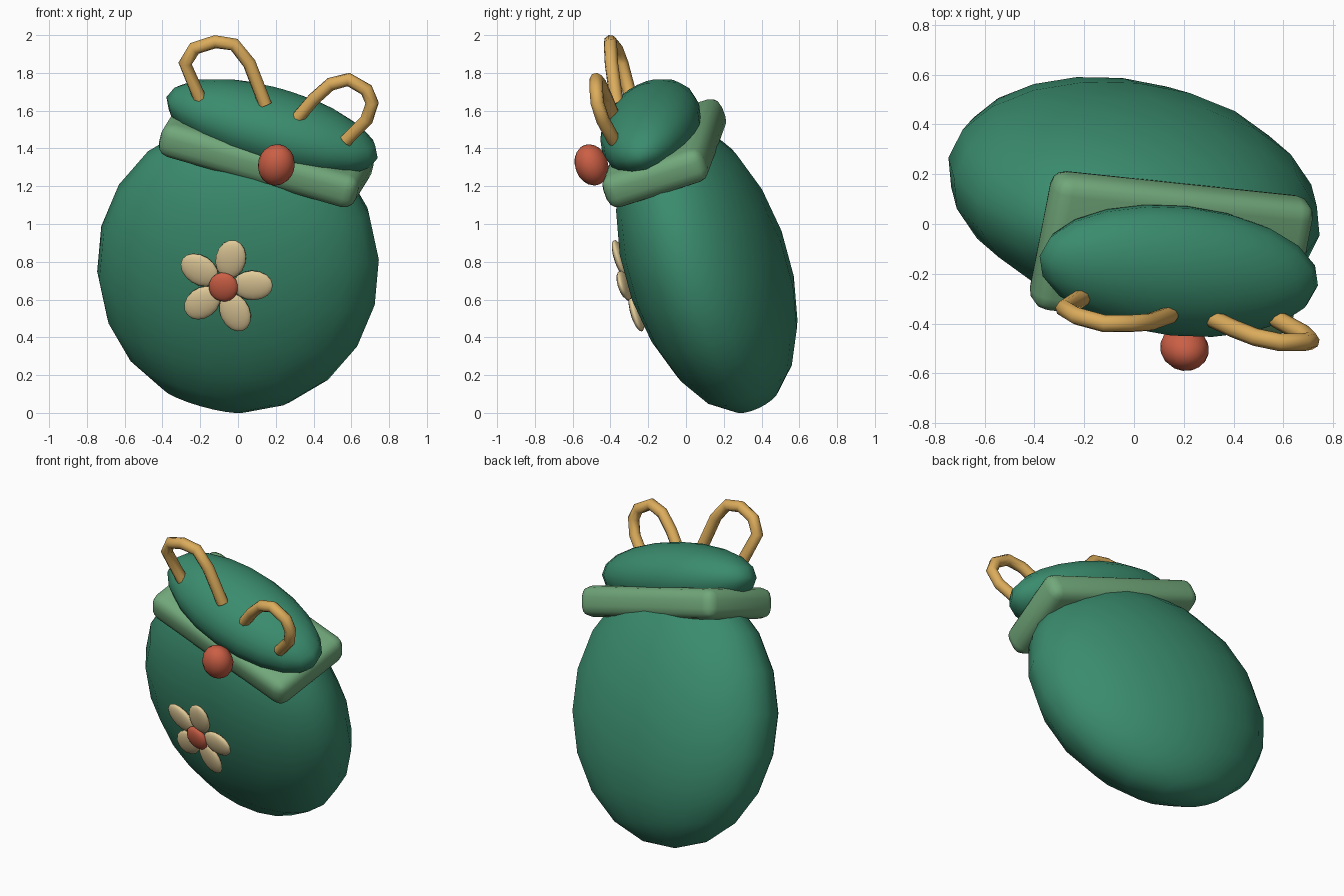
import bpy
import math
from mathutils import Euler, Matrix, Vector

if "Cube" in bpy.data.objects:
    bpy.data.objects.remove(bpy.data.objects["Cube"], do_unlink=True)


def material(name, color):
    m = bpy.data.materials.new(name)
    m.use_nodes = True
    m.diffuse_color = (*color, 1)
    m.node_tree.nodes["Principled BSDF"].inputs["Base Color"].default_value = (*color, 1)
    return m


green = material("deep green", (0.042, 0.26, 0.155))
sage = material("sage green", (0.165, 0.39, 0.195))
gold = material("gold", (0.71, 0.41, 0.105))
red = material("brick red", (0.60, 0.115, 0.06))
cream = material("cream", (0.76, 0.60, 0.32))

# The whole pouch leans forward and to its left
LEAN = Euler([math.radians(a) for a in (18, 16, -6)]).to_matrix().to_4x4()
CENTRE = Vector((0, 0.11, 0.78))


def finish(name, mat, matrix):
    ob = bpy.context.object
    ob.name = name
    ob.matrix_world = matrix
    ob.data.materials.append(mat)
    return ob


def ellipsoid(name, mat, centre, radii, segments=20, rings=10, spin=0.0):
    """Leaning ellipsoid; spin turns it about the front axis."""
    bpy.ops.mesh.primitive_uv_sphere_add(segments=segments, ring_count=rings)
    bpy.ops.object.shade_smooth()
    return finish(name, mat, Matrix.Translation(centre) @ LEAN
                  @ Matrix.Rotation(spin, 4, 'Y') @ Matrix.Diagonal((*radii, 1)))


def on_body(x, y, z):
    return CENTRE + LEAN.to_3x3() @ Vector((x, y, z))


# Pouch body and gathered top
ellipsoid("pouch_body", green, CENTRE, (0.757, 0.418, 0.812))
ellipsoid("pouch_top", green, (0.18, -0.188, 1.51), (0.585, 0.268, 0.205))

# Collar band: rounded block around the neck
bpy.ops.mesh.primitive_cube_add(size=2)
collar = finish("collar_band", sage, Matrix.Translation((0.15, -0.115, 1.375)) @ LEAN)
for v in collar.data.vertices:
    v.co = Vector((v.co.x * 0.545, v.co.y * 0.285, v.co.z * 0.093))
bevel = collar.modifiers.new("rounding", 'BEVEL')
bevel.width = 0.065
bevel.segments = 3
bpy.ops.object.shade_smooth()

# Clasp bead
ellipsoid("clasp_bead", red, (0.203, -0.5, 1.313), (0.098, 0.088, 0.112), 16, 10)

# Flower on the front
for i in range(5):
    angle = i * math.tau / 5
    place = on_body(0.155 * math.sin(angle), -0.425, 0.02 + 0.155 * math.cos(angle))
    ellipsoid(f"petal_{i + 1}", cream, place, (0.082, 0.03, 0.108), 14, 8, angle)
ellipsoid("flower_centre", red, on_body(0, -0.445, 0.02), (0.08, 0.035, 0.08), 14, 8)


# Cord loops
def cord(name, points):
    data = bpy.data.curves.new(name, 'CURVE')
    data.dimensions = '3D'
    data.bevel_depth = 0.036
    data.bevel_resolution = 2
    data.use_fill_caps = True
    spline = data.splines.new('POLY')
    spline.points.add(len(points) - 1)
    for p, co in zip(spline.points, points):
        p.co = (*co, 1)
    spline.use_smooth = True
    data.materials.append(gold)
    ob = bpy.data.objects.new(name, data)
    bpy.context.collection.objects.link(ob)


cord("right_cord_loop", [(-.20, -.29, 1.66), (-.28, -.34, 1.85), (-.23, -.37, 1.93),
                         (-.12, -.40, 1.965), (-.02, -.40, 1.95), (.06, -.395, 1.85),
                         (.145, -.365, 1.63)])
cord("left_cord_loop", [(.315, -.38, 1.56), (.40, -.42, 1.66), (.49, -.455, 1.74),
                        (.585, -.475, 1.765), (.68, -.475, 1.71), (.71, -.47, 1.64),
                        (.68, -.44, 1.55), (.57, -.38, 1.44)])
